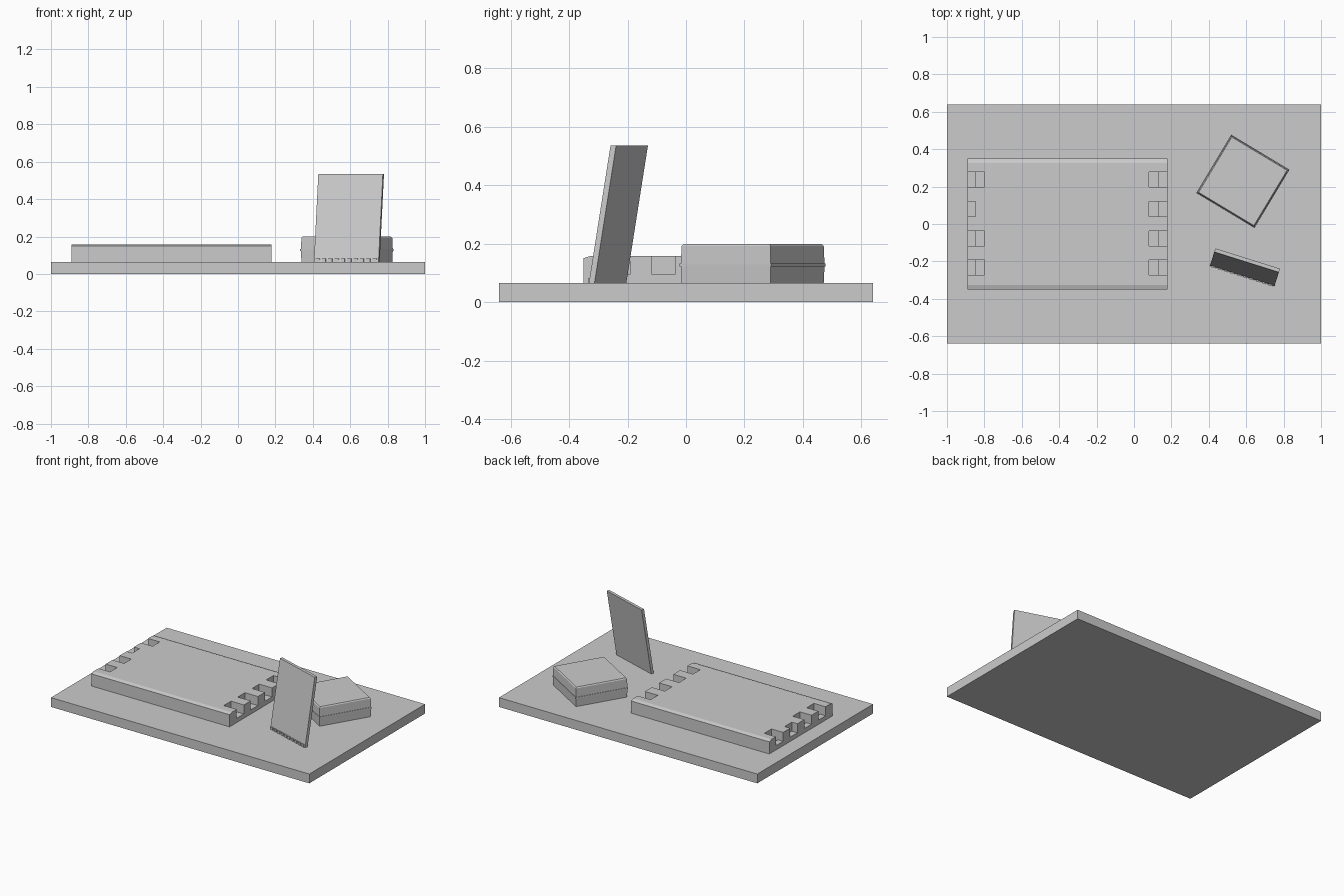
import bpy, bmesh
from math import radians, atan2
from mathutils import Matrix, Vector

if "Cube" in bpy.data.objects:
    bpy.data.objects.remove(bpy.data.objects["Cube"])

def obj_from(bm, name, mat=Matrix()):
    bmesh.ops.recalc_face_normals(bm, faces=bm.faces)
    me = bpy.data.meshes.new(name)
    bm.to_mesh(me)
    bm.free()
    o = bpy.data.objects.new(name, me)
    o.matrix_world = mat
    bpy.context.collection.objects.link(o)
    return o

def add_box(bm, lo, hi):
    lo, hi = Vector(lo), Vector(hi)
    m = Matrix.Translation((lo + hi) / 2) @ Matrix.Diagonal((*(hi - lo), 1))
    bmesh.ops.create_cube(bm, size=1, matrix=m)

def box(name, lo, hi, mat=Matrix()):
    bm = bmesh.new()
    add_box(bm, lo, hi)
    return obj_from(bm, name, mat)

def cut(target, cutter):
    m = target.modifiers.new("cut", 'BOOLEAN')
    m.operation, m.object, m.solver = 'DIFFERENCE', cutter, 'EXACT'
    cutter.hide_render = True
    cutter.hide_set(True)

# base slab
box("base_plate", (-1, -.64, 0), (1, .64, .065))

# main case: chamfered long edges, extruded along x
bm = bmesh.new()
prof = [(-.35, .065), (.35, .065), (.35, .15), (.325, .158), (-.325, .158), (-.35, .15)]
f = bm.faces.new([bm.verts.new((-.89, y, z)) for y, z in prof])
r = bmesh.ops.extrude_face_region(bm, geom=[f])
bmesh.ops.translate(bm, vec=(1.07, 0, 0),
                    verts=[v for v in r['geom'] if isinstance(v, bmesh.types.BMVert)])
case = obj_from(bm, "main_case")

# port slots: open outer half, deeper pit behind it, at both ends
def slots(name, x0, x1, z0, skip=False):
    bm = bmesh.new()
    for i, y in enumerate((.237, .08, -.077, -.232)):
        if not (skip and i == 1):
            add_box(bm, (x0, y - .04, z0), (x1, y + .04, .2))
    cut(case, obj_from(bm, name))

slots("slot_cutter_right", .13, .25, .095)
slots("pit_cutter_right", .08, .1305, .08)
slots("slot_cutter_left", -.95, -.847, .095)
slots("pit_cutter_left", -.8475, -.80, .08, True)

# square module: stacked shells with a thin rim round the seam
M = Matrix.Translation((.582, .228, 0)) @ Matrix.Rotation(radians(-31), 4, 'Z')
bm = bmesh.new()
rings = [(.177, .065), (.179, .122), (.182, .122), (.182, .132),
         (.179, .132), (.177, .192), (.172, .199)]
loops = [[bm.verts.new((sx * h, sy * h, z)) for sx, sy in ((-1, -1), (1, -1), (1, 1), (-1, 1))]
         for h, z in rings]
for a, b in zip(loops, loops[1:]):
    for i in range(4):
        bm.faces.new((a[i], a[(i + 1) % 4], b[(i + 1) % 4], b[i]))
bm.faces.new(loops[0])
bm.faces.new(loops[-1])
obj_from(bm, "square_module", M)

# leaning card, built upright then sheared backwards
shear = Matrix(((1, 0, 0, 0), (0, 1, .165, 0), (0, 0, 1, 0), (0, 0, 0, 1)))
C = Matrix.Translation((.581, -.27, .065)) @ Matrix.Rotation(radians(-17.5), 4, 'Z')
bm = bmesh.new()
add_box(bm, (-.181, -.008, 0), (.181, .012, .47))
bmesh.ops.transform(bm, matrix=shear, verts=bm.verts)
obj_from(bm, "leaning_card", C)

# contact strip along the card's lower edge
bm = bmesh.new()
for i in range(10):
    x = -.16 + i * .0355
    add_box(bm, (x - .011, -.013, 0), (x + .011, -.004, .018))
obj_from(bm, "card_contacts", C)
